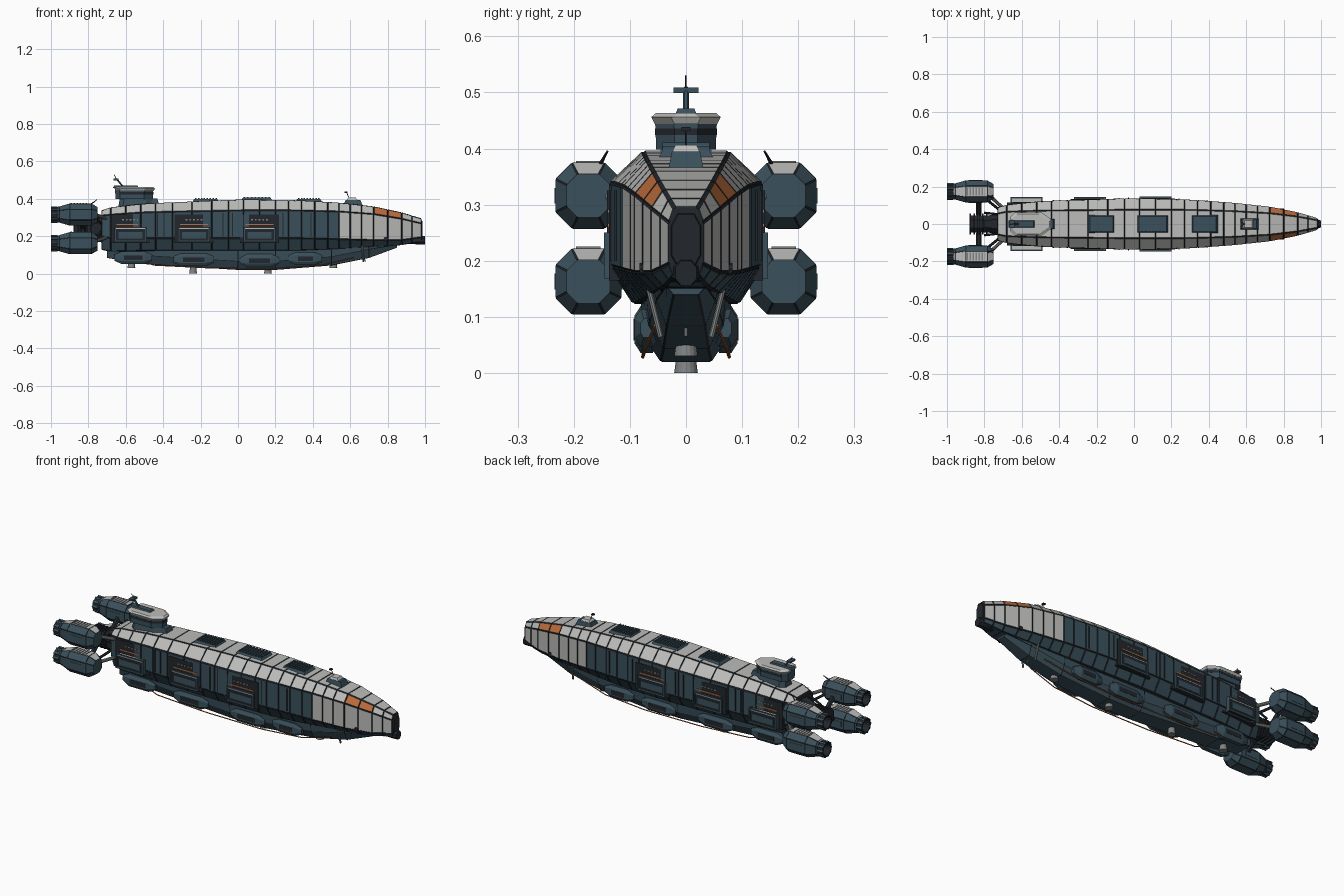
import bpy, bmesh, math
from mathutils import Vector

if "Cube" in bpy.data.objects:
    bpy.data.objects.remove(bpy.data.objects["Cube"])


def material(name, c):
    m = bpy.data.materials.new(name)
    m.diffuse_color = (*c, 1)
    m.use_nodes = True
    m.node_tree.nodes["Principled BSDF"].inputs["Base Color"].default_value = m.diffuse_color
    return m


LIGHT = material("light_plate", (.50, .50, .49))
TEAL = material("teal_plate", (.042, .08, .105))
DARK = material("dark_frame", (.016, .02, .025))
ORANGE = material("orange_plate", (.50, .15, .045))
MID = material("mid_grey", (.22, .23, .23))
MATS = [LIGHT, TEAL, DARK, ORANGE, MID]


def finish(name, bm, paint=None, mat=None):
    bmesh.ops.recalc_face_normals(bm, faces=bm.faces)
    me = bpy.data.meshes.new(name)
    for m in ([mat] if mat else MATS):
        me.materials.append(m)
    if paint:
        for f in bm.faces:
            f.material_index = MATS.index(paint(f))
    bm.to_mesh(me)
    bm.free()
    ob = bpy.data.objects.new(name, me)
    bpy.context.collection.objects.link(ob)
    return ob


def loft_mesh(rings, caps=True):
    bm = bmesh.new()
    vs = [[bm.verts.new(p) for p in r] for r in rings]
    n = len(vs[0])
    for a, b in zip(vs, vs[1:]):
        for i in range(n):
            bm.faces.new((a[i], a[(i + 1) % n], b[(i + 1) % n], b[i]))
    if caps:
        bm.faces.new(vs[0])
        bm.faces.new(vs[-1])
    bmesh.ops.recalc_face_normals(bm, faces=bm.faces)
    return bm


def sym(x, half):
    """Cross-section mirrored in y, points given from top to bottom."""
    return [(x, y, z) for y, z in half] + [(x, -y, z) for y, z in reversed(half)]


def octo(x, hy, hz, cy, cz, k=.45):
    """Chamfered square section."""
    pts = [(k, 1), (1, k), (1, -k), (k, -1), (-k, -1), (-1, -k), (-1, k), (-k, 1)]
    return [(x, cy + a * hy, cz + b * hz) for a, b in pts]


def block(name, x0, x1, y0, y1, z0, z1, mat, tx=0, ty=0):
    """Box whose top is drawn in by tx and ty."""
    lo = [(x0, y0, z0), (x1, y0, z0), (x1, y1, z0), (x0, y1, z0)]
    hi = [(x0 + tx, y0 + ty, z1), (x1 - tx, y0 + ty, z1), (x1 - tx, y1 - ty, z1), (x0 + tx, y1 - ty, z1)]
    return finish(name, loft_mesh([lo, hi]), mat=mat)


def side_block(name, x0, x1, ya, yb, z0, z1, mat, s):
    return block(name, x0, x1, min(s * ya, s * yb), max(s * ya, s * yb), z0, z1, mat)


def rod(name, p, q, r, mat, r2=None, n=10):
    p, q = Vector(p), Vector(q)
    rot = (q - p).to_track_quat('Z', 'Y')
    circ = [Vector((math.cos(t), math.sin(t), 0)) for t in (2 * math.pi * i / n for i in range(n))]
    rings = [[o + rot @ (c * k) for c in circ] for o, k in ((p, r), (q, r if r2 is None else r2))]
    return finish(name, loft_mesh(rings), mat=mat)


# ---- Main hull: x, top z, top half width, side half width, shoulder z, side bottom z, belly half width, belly z
KEYS = [(-.73, .335, .055, .085, .31, .20, .060, .13), (-.68, .352, .065, .100, .315, .19, .065, .12),
        (-.5, .372, .071, .120, .328, .19, .082, .125), (0, .394, .076, .136, .338, .19, .094, .125),
        (.3, .391, .075, .128, .338, .19, .088, .125), (.54, .377, .068, .110, .332, .185, .07, .135),
        (.725, .357, .057, .090, .318, .18, .055, .145), (.875, .325, .039, .060, .293, .18, .038, .155),
        (.98, .293, .02, .029, .268, .195, .02, .175)]


def hull_at(x):
    for a, b in zip(KEYS, KEYS[1:]):
        if x <= b[0]:
            t = (x - a[0]) / (b[0] - a[0])
            return [u + (v - u) * t for u, v in zip(a[1:], b[1:])]
    return KEYS[-1][1:]


def hull_ring(x):
    top, a, w, zs, zl, b, zb = hull_at(x)
    return sym(x, [(a, top), (w, zs), (w, zl), (b, zb)])


STATIONS = [-.73, -.68, -.6, -.52, -.44, -.35, -.245, -.14, -.05, .03, .115, .2, .27, .34, .41,
            .48, .54, .6, .66, .725, .8, .875, .93, .98]
BAYS = [(-.66, -.49), (-.32, -.15), (.03, .20)]

bm = loft_mesh([hull_ring(x) for x in STATIONS])
plates = [f for f in bm.faces if abs(f.normal.x) < .9]
rim = set(bmesh.ops.inset_individual(bm, faces=plates, thickness=.003, depth=.0025, use_even_offset=True)['faces'])


def hull_paint(f):
    c, n = f.calc_center_median(), f.normal
    if f in rim or abs(n.x) > .9:
        return DARK
    if n.z > .25:
        return ORANGE if .725 < c.x < .875 and abs(n.y) > .35 else LIGHT
    if n.z < -.25:
        return TEAL
    return LIGHT if c.x > .54 else TEAL


finish("main_hull", bm, hull_paint)

# ---- Keel under the hull
keel = [(-.70, .055, .05, .085), (-.5, .07, .05, .052), (0, .075, .045, .021), (.2, .075, .045, .021),
        (.5, .065, .04, .045), (.7, .052, .034, .085), (.85, .035, .022, .14)]
bm = loft_mesh([sym(x, [(w + .008, .165), (w, z + .045 if z < .13 else .155), (b, z)]) for x, w, b, z in keel])
rim_k = bmesh.ops.inset_individual(bm, faces=[f for f in bm.faces if abs(f.normal.x) < .9],
                                   thickness=.003, depth=.001)['faces']
rim_k = set(rim_k)
finish("keel", bm, lambda f: DARK if f in rim_k else TEAL)

# ---- Nose cap and chin
finish("nose_cap", loft_mesh([octo(.972, .029, .052, 0, .236, .55), octo(.986, .025, .046, 0, .236, .55)]), mat=DARK)
finish("chin", loft_mesh([octo(.83, .026, .018, 0, .178), octo(.96, .026, .023, 0, .18), octo(1, .019, .022, 0, .178)]), mat=DARK)

for s in (1, -1):
    # Cargo bays along the flanks
    for x0, x1 in BAYS:
        w = hull_at((x0 + x1) / 2)[2]
        yo = max(w + .010, .141)
        side_block("bay_recess", x0 - .02, x1 + .02, w - .03, w + .004, .165, .315, DARK, s)
        side_block("bay_orange_strip", x0 + .01, x1 - .01, w - .01, w + .007, .260, .266, ORANGE, s)
        side_block("bay_body", x0 + .006, x1 - .006, w - .03, yo - .002, .178, .238, DARK, s)
        side_block("bay_ledge", x0 + .004, x1 - .004, w - .03, yo - .001, .238, .243, LIGHT, s)
        side_block("bay_door", x0 + .02, x1 - .02, w, yo, .188, .222, TEAL, s)
        for za, zb in ((.168, .178), (.243, .250)):
            side_block("bay_rail", x0, x1, yo - .004, yo + .003, za, zb, TEAL, s)
        for xa in (x0, x1 - .007):
            side_block("bay_post", xa, xa + .007, w - .03, yo + .003, .168, .250, TEAL, s)
        for i in range(5):
            xa = x0 + .04 + i * .02
            side_block("bay_lamp", xa, xa + .010, w - .01, w + .007, .285, .291, MID, s)
    # Vertical side ribs
    for x in (-.43, -.395, -.08, -.03, .24, .39):
        w = hull_at(x)[2]
        side_block("side_rib", x - .003, x + .003, w - .02, w + .006, .20, .325, DARK, s)
    # Keel pods
    for x0, x1, zc in ((-.66, -.46, .085), (-.345, -.13, .075), (.01, .22, .07), (.27, .45, .08)):
        ring = lambda x, k: octo(x, .022 * k, .034 * k, s * .07, zc, .5)
        finish("keel_pod", loft_mesh([ring(x0, .5), ring(x0 + .04, 1), ring(x1 - .04, 1), ring(x1, .5)]), mat=TEAL)
        side_block("keel_pod_panel", x0 + .05, x1 - .05, .08, .0935, zc - .012, zc + .012, DARK, s)
    # Belly pipe
    path = [(-.62, .06, .10), (-.45, .074, .045), (-.15, .077, .03), (.2, .077, .028), (.45, .072, .045), (.62, .055, .085)]
    for p, q in zip(path, path[1:]):
        rod("belly_pipe", (p[0], s * p[1], p[2]), (q[0], s * q[1], q[2]), .0028, ORANGE, n=6)
    # Forward braces and sensor balls
    rod("forward_brace", (.665, s * .066, .148), (.67, s * .045, .064), .005, MID, n=8)
    rod("nose_port", (.79, s * .06, .185), (.79, s * .083, .185), .012, DARK)

    # Engines
    for cz in (.316, .163):
        cy = s * .174
        secs = [(-.75, .038), (-.785, .058), (-.90, .058), (-.955, .042), (-.965, .04)]
        bm = loft_mesh([octo(x, h, h, cy, cz, .5) for x, h in secs])
        side = [f for f in bm.faces if abs(f.normal.x) < .9]
        rim_e = set(bmesh.ops.inset_individual(bm, faces=side, thickness=.002, depth=.001)['faces'])
        finish("engine_body", bm, lambda f: DARK if f in rim_e else LIGHT if f.normal.z > .8 else TEAL)
        circ = lambda x, r: [(x, cy + r * math.cos(i * math.pi / 8), cz + r * math.sin(i * math.pi / 8)) for i in range(16)]
        finish("engine_nozzle", loft_mesh([circ(-.955, .036), circ(-.97, .040), circ(-1, .040), circ(-1, .034),
                                           circ(-.968, .02)]), mat=DARK)
        for i in range(10):
            a = i * math.pi / 5
            d = Vector((0, math.cos(a), math.sin(a))) * .0395
            o = Vector((0, cy, cz))
            rod("nozzle_petal", o + d + Vector((-.966, 0, 0)), o + d + Vector((-.999, 0, 0)), .0065, TEAL, n=4)
        for i in range(6):
            xa = -.895 + i * .016
            block("engine_slat", xa, xa + .007, cy - .022, cy + .022, cz + .056, cz + .062, MID)
        block("engine_side_vent", -.885, -.81, cy - .0605, cy + .0605, cz - .014, cz + .014, TEAL)
        # Engine mounts
        rod("engine_strut", (-.69, s * .075, cz * .6 + .1), (-.775, s * .155, cz + .005), .009, MID)
        rod("engine_strut_thin", (-.70, s * .06, .25), (-.80, s * .14, cz), .007, DARK, n=6)
        rod("engine_beam", (-.83, s * .05, .24), (-.83, s * .14, cz), .014, DARK, n=6)
    rod("engine_fin", (-.79, s * .155, .368), (-.755, s * .14, .395), .004, DARK, .002, 6)
    rod("tail_truss", (-.71, s * .05, .32), (-.80, s * .06, .27), .006, DARK, n=6)

# ---- Aft reactor block with ribs
finish("aft_neck", loft_mesh([octo(-.80, .04, .055, 0, .24), octo(-.72, .06, .075, 0, .24)]), mat=DARK)
finish("aft_core", loft_mesh([octo(-.88, .045, .04, 0, .24), octo(-.78, .045, .045, 0, .24)]), mat=DARK)
for i in range(5):
    x = -.88 + i * .022
    finish("aft_rib", loft_mesh([octo(x, .056, .052, 0, .24), octo(x + .009, .056, .052, 0, .24)]), mat=DARK)

# ---- Roof hatches
for x0, x1 in ((-.25, -.095), (.01, .19), (.30, .455)):
    z = hull_at((x0 + x1) / 2)[0]
    block("roof_hatch", x0, x1, -.053, .053, z - .012, z + .013, TEAL, .016, .012)
    n = 8
    for i in range(n):
        xa = x0 + .02 + i * (x1 - x0 - .046) / (n - 1)
        block("hatch_rib", xa, xa + .008, -.042, .042, z + .008, z + .018, TEAL)

# ---- Bridge tower
def deck(name, x0, x1, h, z0, z1, mat, grow=0):
    def r(z, g):
        c = h * .45
        a, b, w = x0 - g, x1 + g, h + g
        return [(a, -w + c, z), (a + c, -w, z), (b - 2 * c, -w, z), (b, -w + 1.4 * c, z),
                (b, w - 1.4 * c, z), (b - 2 * c, w, z), (a + c, w, z), (a, w - c, z)]
    return finish(name, loft_mesh([r(z0, 0), r(z1, grow)]), mat=mat)


deck("bridge_base", -.64, -.44, .052, .355, .402, TEAL, -.008)
deck("bridge_walls", -.655, -.455, .053, .398, .446, TEAL, .002)
deck("bridge_window_band", -.655, -.452, .055, .424, .436, DARK)
deck("bridge_roof_lower", -.655, -.45, .056, .444, .456, LIGHT, .006)
deck("bridge_roof", -.66, -.445, .062, .456, .463, LIGHT, -.008)
block("bridge_step", -.47, -.42, -.03, .03, .365, .402, TEAL, .012, .006)
block("roof_machinery", -.67, -.53, -.02, .02, .458, .471, TEAL, .008, .005)
rod("mast", (-.615, 0, .465), (-.65, 0, .508), .005, TEAL, n=6)
rod("mast_spike", (-.65, 0, .505), (-.662, 0, .53), .0015, DARK, n=5)
block("mast_bar", -.665, -.64, -.022, .022, .499, .509, TEAL)

# ---- Forward turret
block("turret", .56, .67, -.033, .033, .355, .395, TEAL, .016, .008)
block("turret_top", .58, .64, -.025, .025, .393, .406, LIGHT, .01, .006)
rod("turret_antenna", (.595, 0, .40), (.58, 0, .437), .002, DARK, n=5)
block("turret_antenna_head", .57, .585, -.008, .008, .432, .438, DARK)

# ---- Belly sensors
for x, z in ((-.57, .03), (-.24, 0), (.16, 0), (.51, .03)):
    rod("belly_sensor", (x, 0, z), (x, 0, z + .045), .021, MID, .015, 16)
rod("chin_probe", (.67, 0, .10), (.68, 0, .065), .004, MID, n=6)
